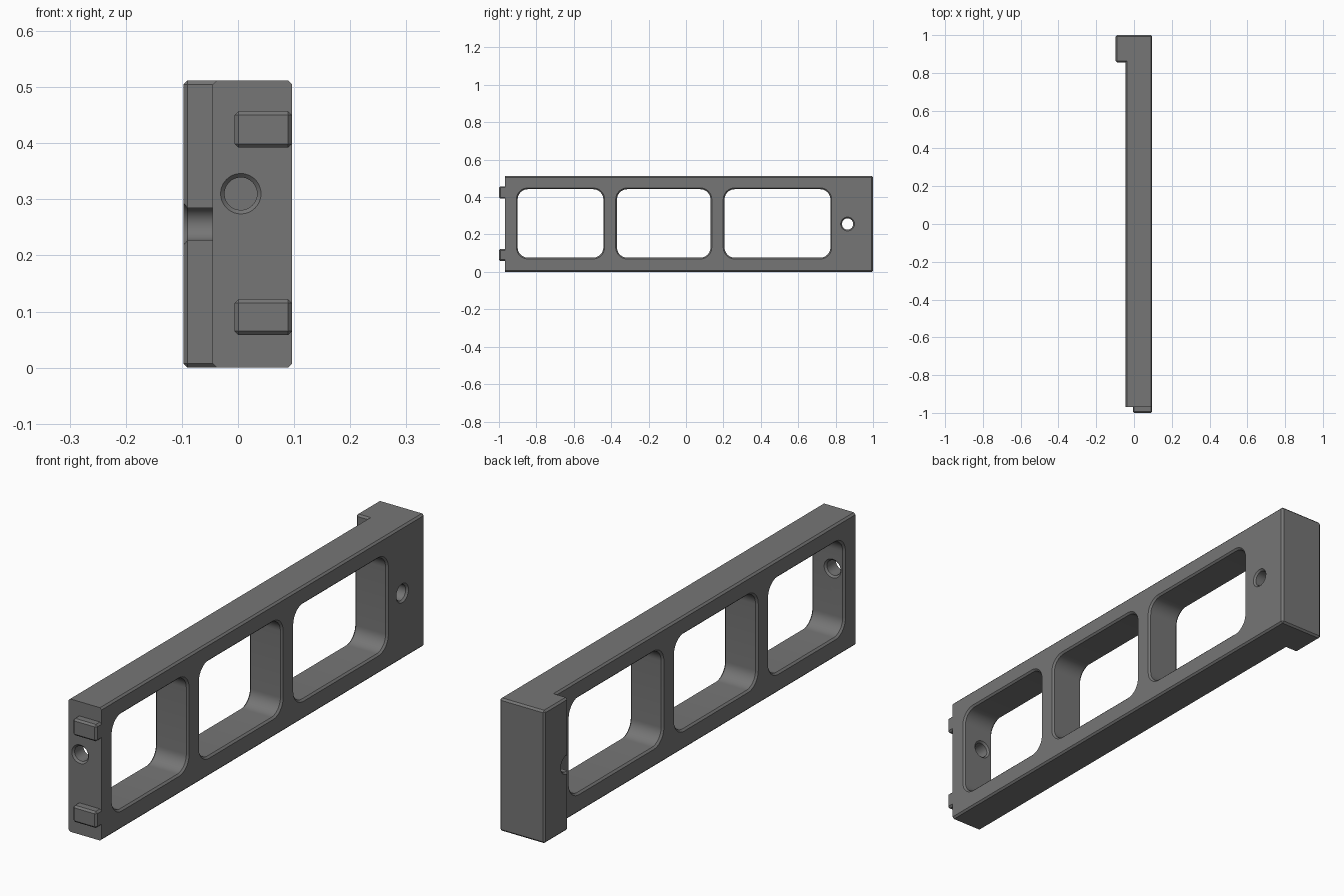
import bpy, bmesh, math

if "Cube" in bpy.data.objects:
    bpy.data.objects.remove(bpy.data.objects["Cube"])

C = 0.007                      # chamfer width
XL, XR = -0.045, 0.096         # side faces of the frame
HEAD_X, HEAD_Y = -0.097, 0.855 # thick end block
Y0, Y1, H = -0.968, 1.0, 0.512

grey = bpy.data.materials.new("dark grey")
grey.diffuse_color = (0.18, 0.18, 0.18, 1)
grey.use_nodes = True
grey.node_tree.nodes["Principled BSDF"].inputs["Base Color"].default_value = grey.diffuse_color


def finish(bm, name):
    bmesh.ops.recalc_face_normals(bm, faces=bm.faces)
    me = bpy.data.meshes.new(name)
    bm.to_mesh(me)
    bm.free()
    me.materials.append(grey)
    ob = bpy.data.objects.new(name, me)
    bpy.context.collection.objects.link(ob)
    return ob


def chamfer(bm, skip):
    edges = [e for e in bm.edges if not skip(e)]
    bmesh.ops.bevel(bm, geom=edges, offset=C, offset_type='OFFSET',
                    segments=1, affect='EDGES', clamp_overlap=True)


def loft(name, rings):
    """Closed solid through rings of equal point count."""
    bm = bmesh.new()
    loops = [[bm.verts.new(p) for p in r] for r in rings]
    n = len(loops[0])
    for a, b in zip(loops, loops[1:]):
        for i in range(n):
            bm.faces.new((a[i], a[(i + 1) % n], b[(i + 1) % n], b[i]))
    bm.faces.new(loops[0])
    bm.faces.new(loops[-1])
    return finish(bm, name)


def steps(a, b, e=0.01):
    """Positions and outline offsets of a hole chamfered at both ends."""
    return [(a - e, e), (a + C, -C), (b - C, -C), (b + e, e)]


def rounded(y0, y1, z0, z1, r, seg=10):
    pts = []
    for k, (y, z) in enumerate([(y1 - r, z1 - r), (y0 + r, z1 - r),
                                (y0 + r, z0 + r), (y1 - r, z0 + r)]):
        for i in range(seg + 1):
            t = (k + i / seg) * math.pi / 2
            pts.append((y + r * math.cos(t), z + r * math.sin(t)))
    return pts


def circle(u, v, r, n=48):
    return [(u + r * math.cos(2 * math.pi * i / n),
             v + r * math.sin(2 * math.pi * i / n)) for i in range(n)]


# frame body with thick end block: L profile raised in z
profile = [(XL, Y0), (XR, Y0), (XR, Y1), (HEAD_X, Y1), (HEAD_X, HEAD_Y), (XL, HEAD_Y)]
bm = bmesh.new()
base = bm.faces.new([bm.verts.new((x, y, 0)) for x, y in profile])
ext = bmesh.ops.extrude_face_region(bm, geom=[base])
bmesh.ops.translate(bm, vec=(0, 0, H),
                    verts=[v for v in ext["geom"] if isinstance(v, bmesh.types.BMVert)])
bmesh.ops.recalc_face_normals(bm, faces=bm.faces)


def keep_sharp(e):
    inner = all(abs(v.co.x - XL) < 1e-4 and abs(v.co.y - HEAD_Y) < 1e-4 for v in e.verts)
    front = all(abs(v.co.y - Y0) < 1e-4 for v in e.verts)
    return inner or front


chamfer(bm, keep_sharp)
frame = finish(bm, "frame")

# three rounded windows
cutters = []
for y0, y1 in [(-0.907, -0.435), (-0.376, 0.138), (0.199, 0.779)]:
    rings = [[(x, y, z) for y, z in rounded(y0 - o, y1 + o, 0.069 - o, 0.449 + o, 0.062 + o)]
             for x, o in steps(XL, XR)]
    cutters.append(loft("window_cutter", rings))

# cross hole through the end block, and hole through the front wall
cutters.append(loft("cross_hole_cutter", [[(x, y, z) for y, z in circle(0.864, 0.256, 0.037 + o)]
                                          for x, o in steps(HEAD_X, XR)]))
cutters.append(loft("front_hole_cutter", [[(x, y, z) for x, z in circle(0.005, 0.31, 0.036 + o)]
                                          for y, o in steps(Y0, -0.90)]))

for cutter in cutters:
    cutter.hide_render = True
    cutter.hide_set(True)
    mod = frame.modifiers.new("cut", 'BOOLEAN')
    mod.operation, mod.solver, mod.object = 'DIFFERENCE', 'EXACT', cutter

# two locating tabs on the front end
for name, z0, z1 in [("lower_tab", 0.058, 0.122), ("upper_tab", 0.392, 0.457)]:
    bm = bmesh.new()
    bmesh.ops.create_cube(bm, size=1)
    ya, yb = -1.0, Y0 + 0.002
    for v in bm.verts:
        v.co = (0.045 + v.co.x * 0.102, (ya + yb) / 2 + v.co.y * (yb - ya),
                (z0 + z1) / 2 + v.co.z * (z1 - z0))
    chamfer(bm, lambda e: all(v.co.y > -0.98 for v in e.verts))
    finish(bm, name)

# bake the cuts, then smooth only the round walls
bpy.context.view_layer.objects.active = frame
frame.select_set(True)
for mod in list(frame.modifiers):
    bpy.ops.object.modifier_apply(modifier=mod.name)
for cutter in cutters:
    bpy.data.objects.remove(cutter)
bpy.ops.object.shade_smooth_by_angle(angle=math.radians(25))
